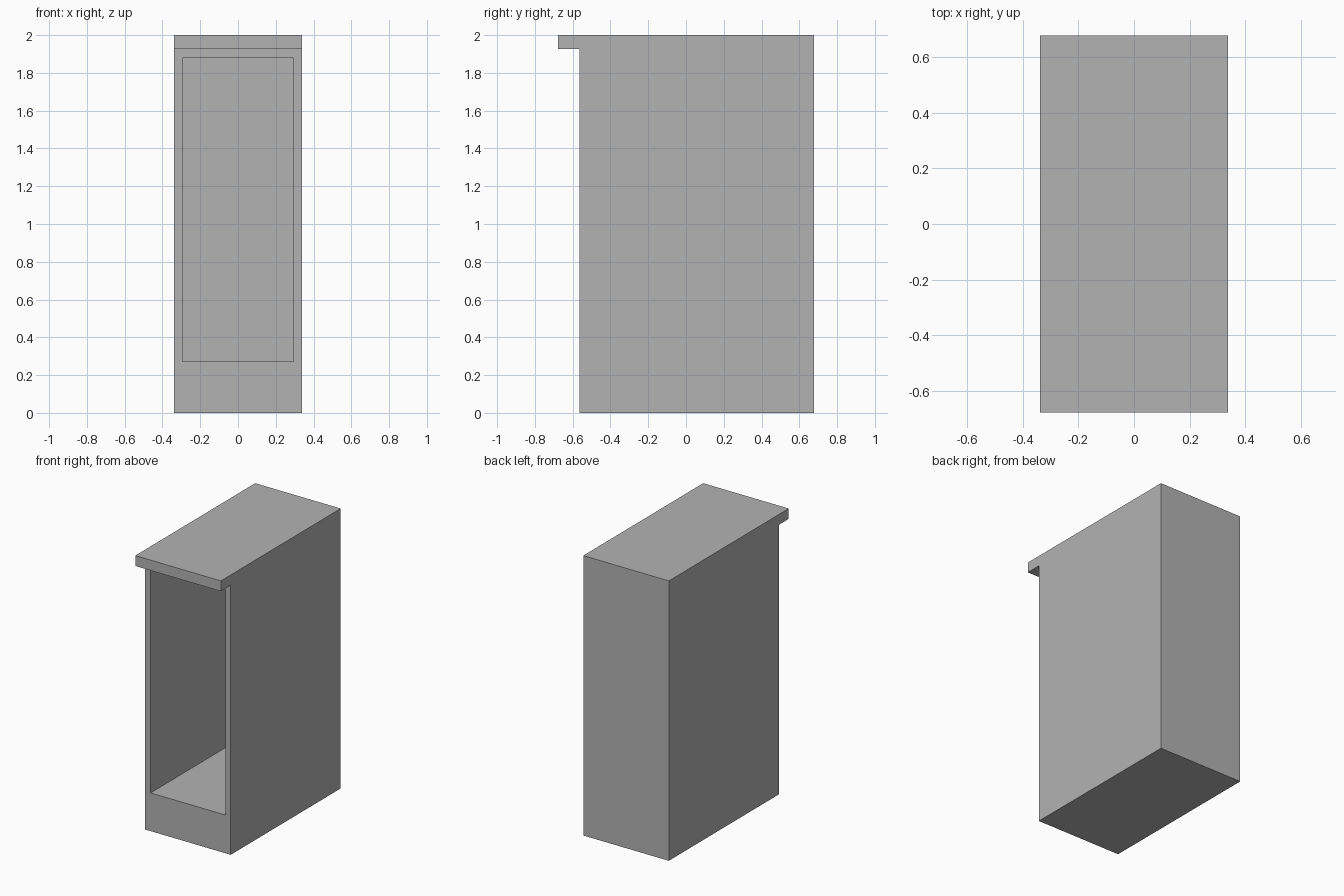
import bpy
import bmesh

cube = bpy.data.objects.get("Cube")
if cube:
    bpy.data.objects.remove(cube, do_unlink=True)

# Plain grey finish
grey = bpy.data.materials.new("plain_grey")
grey.use_nodes = True
colour = (0.45, 0.45, 0.45, 1)
grey.diffuse_color = colour
grey.node_tree.nodes["Principled BSDF"].inputs["Base Color"].default_value = colour

HALF_W = 0.338
FRONT, BACK, LIP = -0.565, 0.677, -0.677
WALL = 0.043
TOP, LIP_BOTTOM = 2.0, 1.926
FLOOR, CEILING = 0.273, 1.88


def extruded(name, profile, half_width):
    """Extrude a (y, z) side profile across x."""
    bm = bmesh.new()
    face = bm.faces.new([bm.verts.new((-half_width, y, z)) for y, z in profile])
    result = bmesh.ops.extrude_face_region(bm, geom=[face])
    verts = [g for g in result["geom"] if isinstance(g, bmesh.types.BMVert)]
    bmesh.ops.translate(bm, verts=verts, vec=(2 * half_width, 0, 0))
    bmesh.ops.recalc_face_normals(bm, faces=bm.faces)
    mesh = bpy.data.meshes.new(name)
    bm.to_mesh(mesh)
    bm.free()
    mesh.materials.append(grey)
    obj = bpy.data.objects.new(name, mesh)
    bpy.context.collection.objects.link(obj)
    return obj


# Cabinet body with the overhanging top lip
cabinet = extruded("cabinet_body", [
    (FRONT, 0), (BACK, 0), (BACK, TOP),
    (LIP, TOP), (LIP, LIP_BOTTOM), (FRONT, LIP_BOTTOM)], HALF_W)

# Open compartment, cut in from the front
cutter = extruded("compartment_cutter", [
    (FRONT - WALL, FLOOR), (BACK - WALL, FLOOR),
    (BACK - WALL, CEILING), (FRONT - WALL, CEILING)], HALF_W - WALL)
cutter.hide_render = True
cutter.hide_set(True)

cut = cabinet.modifiers.new("compartment", "BOOLEAN")
cut.operation = "DIFFERENCE"
cut.solver = "EXACT"
cut.object = cutter
